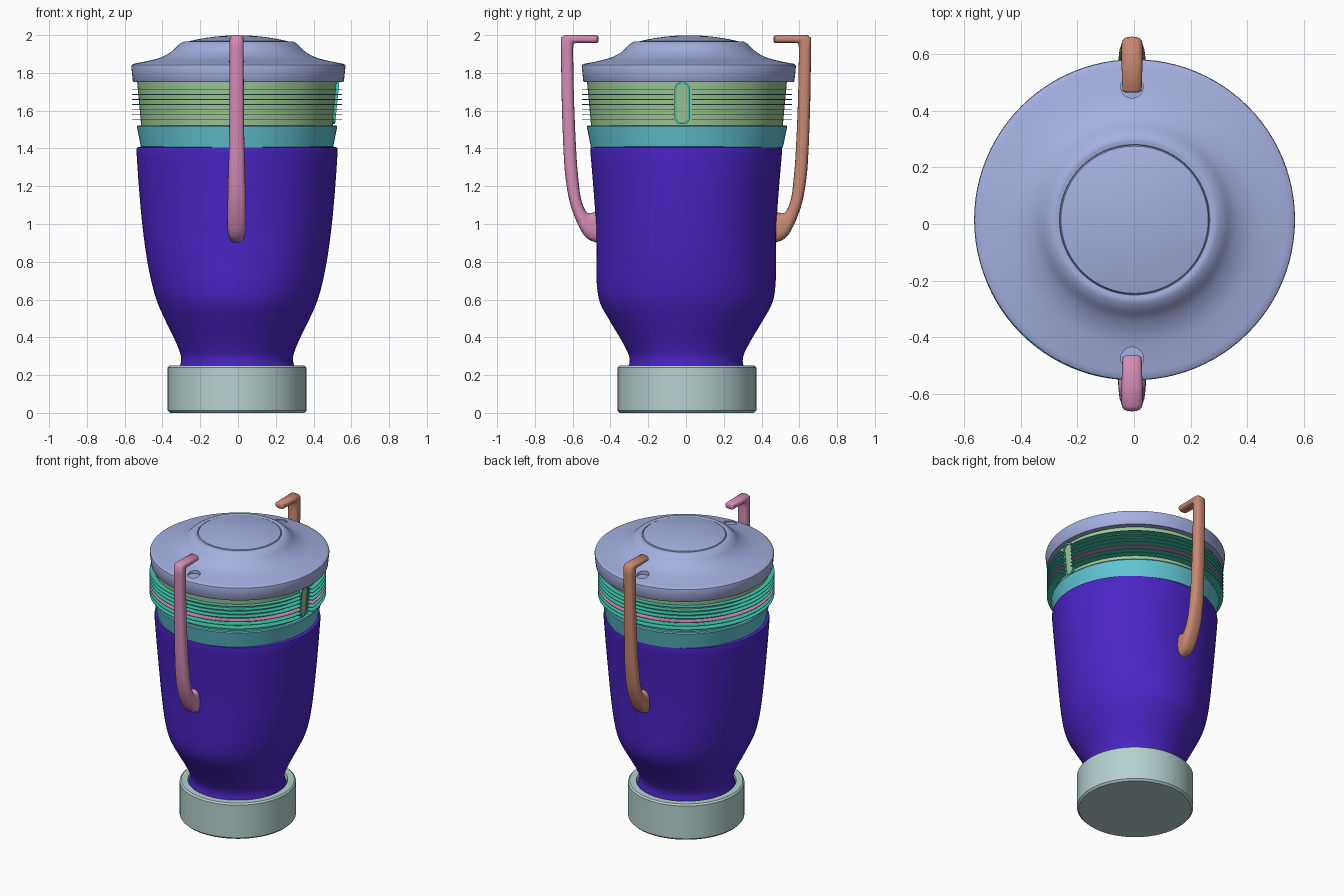
import bpy, bmesh, math
from mathutils import Vector

old = bpy.data.objects.get("Cube")
if old:
    bpy.data.objects.remove(old, do_unlink=True)


def material(name, r, g, b):
    m = bpy.data.materials.new(name)
    m.use_nodes = True
    m.diffuse_color = (r, g, b, 1)
    m.node_tree.nodes["Principled BSDF"].inputs["Base Color"].default_value = (r, g, b, 1)
    return m


violet = material("deep violet", 0.07, 0.018, 0.56)
pale = material("pale blue grey", 0.46, 0.64, 0.63)
lavender = material("lavender blue", 0.37, 0.43, 0.74)
cyan = material("cyan", 0.12, 0.56, 0.66)
green = material("soft green", 0.34, 0.58, 0.31)
teal = material("teal", 0.05, 0.58, 0.43)
pink = material("rose pink", 0.66, 0.26, 0.47)
copper = material("copper", 0.58, 0.25, 0.17)


def skin(name, rings, mat, caps=True, wrap=False, angle=35):
    """Join successive closed loops of points into one surface."""
    bm = bmesh.new()
    loops = [[bm.verts.new(p) for p in ring] for ring in rings]
    pairs = list(zip(loops, loops[1:])) + ([(loops[-1], loops[0])] if wrap else [])
    for a, b in pairs:
        for i in range(len(a)):
            j = (i + 1) % len(a)
            bm.faces.new((a[i], a[j], b[j], b[i]))
    if caps and not wrap:
        bm.faces.new(loops[0][::-1])
        bm.faces.new(loops[-1])
    bmesh.ops.recalc_face_normals(bm, faces=bm.faces)
    me = bpy.data.meshes.new(name)
    bm.to_mesh(me)
    bm.free()
    me.materials.append(mat)
    ob = bpy.data.objects.new(name, me)
    bpy.context.collection.objects.link(ob)
    smooth(ob, angle)
    return ob


def smooth(ob, angle=35):
    bpy.ops.object.select_all(action="DESELECT")
    ob.select_set(True)
    bpy.context.view_layer.objects.active = ob
    bpy.ops.object.shade_smooth_by_angle(angle=math.radians(angle))


def oval(rx, ry, z, cx, cy, n=96):
    return [(cx + rx * math.cos(math.tau * i / n), cy + ry * math.sin(math.tau * i / n), z)
            for i in range(n)]


def turned(name, profile, mat, cx=-0.005, cy=0.005, **kw):
    return skin(name, [oval(r, r, z, cx, cy) for r, z in profile], mat, **kw)


def spline(points, steps=5):
    """Smooth curve through the points."""
    p = [Vector(q) for q in points]
    p = [p[0] * 2 - p[1]] + p + [p[-1] * 2 - p[-2]]
    out = []
    for a, b, c, d in zip(p, p[1:], p[2:], p[3:]):
        for k in range(steps):
            t = k / steps
            out.append(0.5 * (2 * b + (c - a) * t + (2 * a - 5 * b + 4 * c - d) * t * t
                              + (3 * b - a - 3 * c + d) * t ** 3))
    return out + [p[-2]]


# Foot with a shallow socket in its top
turned("foot", [(0.355, 0), (0.367, 0.012), (0.367, 0.24), (0.357, 0.25),
                (0.315, 0.25), (0.31, 0.22)], pale)

# Vessel body, slightly flattened front to back: width, depth, height
body = spline([(0.31, 0.31, 0.22), (0.296, 0.3, 0.29), (0.322, 0.335, 0.37),
               (0.375, 0.4, 0.48), (0.42, 0.455, 0.58), (0.45, 0.473, 0.68),
               (0.478, 0.475, 0.82), (0.502, 0.478, 1.0), (0.52, 0.492, 1.2),
               (0.533, 0.508, 1.39)])
body += [(0.53, 0.506, 1.405), (0.5, 0.49, 1.412)]
skin("vessel_body", [oval(rx, ry, z, -0.005, 0.001) for rx, ry, z in body], violet)

# Collar and ribbed neck
turned("collar", [(0.508, 1.405), (0.53, 1.515), (0.526, 1.522), (0.49, 1.522)], cyan)
turned("neck", [(0.507, 1.515), (0.53, 1.765)], green)

# Thin fins round the neck, interrupted at the window on the left side
for k in range(7):
    arc = 0.095
    ring = []
    for i in range(97):
        a = -0.045 + arc + (math.tau - 2 * arc) * i / 96
        c, s = math.cos(a), math.sin(a)
        z = 1.553 + 0.026 * k
        ring.append([(r * c - 0.005, r * s + 0.005, z + dz)
                     for r, dz in ((0.49, 0), (0.557, 0), (0.557, 0.004), (0.49, 0.004))])
    skin(f"neck_fin_{k + 1}", ring, pink if k == 2 else teal)


# Raised capsule frame of the side window
def capsule(half_width, depth):
    pts = []
    for i in range(32):
        a = math.tau * (i + 0.5) / 32
        y = half_width * math.cos(a)
        z = 1.64 + half_width * math.sin(a) + math.copysign(0.07, math.sin(a))
        pts.append((0.502 + (z - 1.53) * 0.1 + depth, y - 0.02, z))
    return pts


skin("window_frame", [capsule(0.042, -0.03), capsule(0.042, 0.012),
                      capsule(0.031, 0.012), capsule(0.031, -0.03)], teal, wrap=True)
skin("window_pane", [capsule(0.033, -0.02), capsule(0.033, 0.005)], green)

# Domed lid
slope = spline([(0.555, 1.848), (0.48, 1.863), (0.41, 1.882), (0.355, 1.912),
                (0.315, 1.95), (0.288, 1.966), (0.266, 1.965)])
lid_profile = [(0.5, 1.752), (0.555, 1.752), (0.559, 1.758), (0.567, 1.835), (0.565, 1.842)]
lid_profile += [tuple(p) for p in slope]
lid_profile += [(0.264, 1.96), (0.26, 1.968)]
lid_profile += [(r, 1.999 - 0.031 * (r / 0.26) ** 2) for r in (0.22, 0.17, 0.12, 0.07, 0.02)]
lid = turned("lid", lid_profile, lavender, cx=0.002, cy=0.015)

# Latch pockets in the lid beneath the handle tips
for y in (-0.475, 0.485):
    cutter = skin("pocket_cutter", [oval(0.04, 0.04, z, -0.007, y, 32) for z in (1.848, 1.95)],
                  lavender)
    cutter.hide_render = True
    cut = lid.modifiers.new("pocket", "BOOLEAN")
    cut.operation = "DIFFERENCE"
    cut.object = cutter
    bpy.context.view_layer.objects.active = lid
    bpy.ops.object.modifier_apply(modifier=cut.name)
    bpy.data.objects.remove(cutter, do_unlink=True)
smooth(lid, 30)

# Handle sections: outer edge (reach, height), inner edge (reach, height), half width
hook = [(0.464, 1.992, 0.464, 1.966, 0.022), (0.472, 2.0, 0.47, 1.958, 0.034),
        (0.57, 2.0, 0.56, 1.958, 0.037), (0.645, 2.0, 0.59, 1.958, 0.037),
        (0.662, 1.985, 0.596, 1.95, 0.037)]
shaft = spline([(0.662, 1.93, 0.598, 1.92, 0.037), (0.658, 1.66, 0.593, 1.66, 0.038),
                (0.649, 1.4, 0.582, 1.4, 0.041), (0.636, 1.23, 0.571, 1.25, 0.045),
                (0.605, 1.08, 0.555, 1.13, 0.048), (0.54, 0.94, 0.522, 1.06, 0.05),
                (0.47, 0.9, 0.475, 1.065, 0.046), (0.44, 0.9, 0.44, 1.06, 0.044)])


def handle(name, side, mat):
    rings = []
    for ro, zo, ri, zi, w in hook + shaft:
        outer, inner = Vector((0, side * ro, zo)), Vector((0, side * ri, zi))
        mid, half = (outer + inner) / 2, (outer - inner) / 2
        ring = []
        for i in range(24):
            c, s = math.cos(math.tau * i / 24), math.sin(math.tau * i / 24)
            u = math.copysign(abs(c) ** 0.75, c)
            v = math.copysign(abs(s) ** 0.75, s)
            ring.append(mid + half * u + Vector((w * v - 0.007, 0, 0)))
        rings.append(ring)
    skin(name, rings, mat, angle=50)


handle("front_handle", -1, pink)
handle("back_handle", 1, copper)
